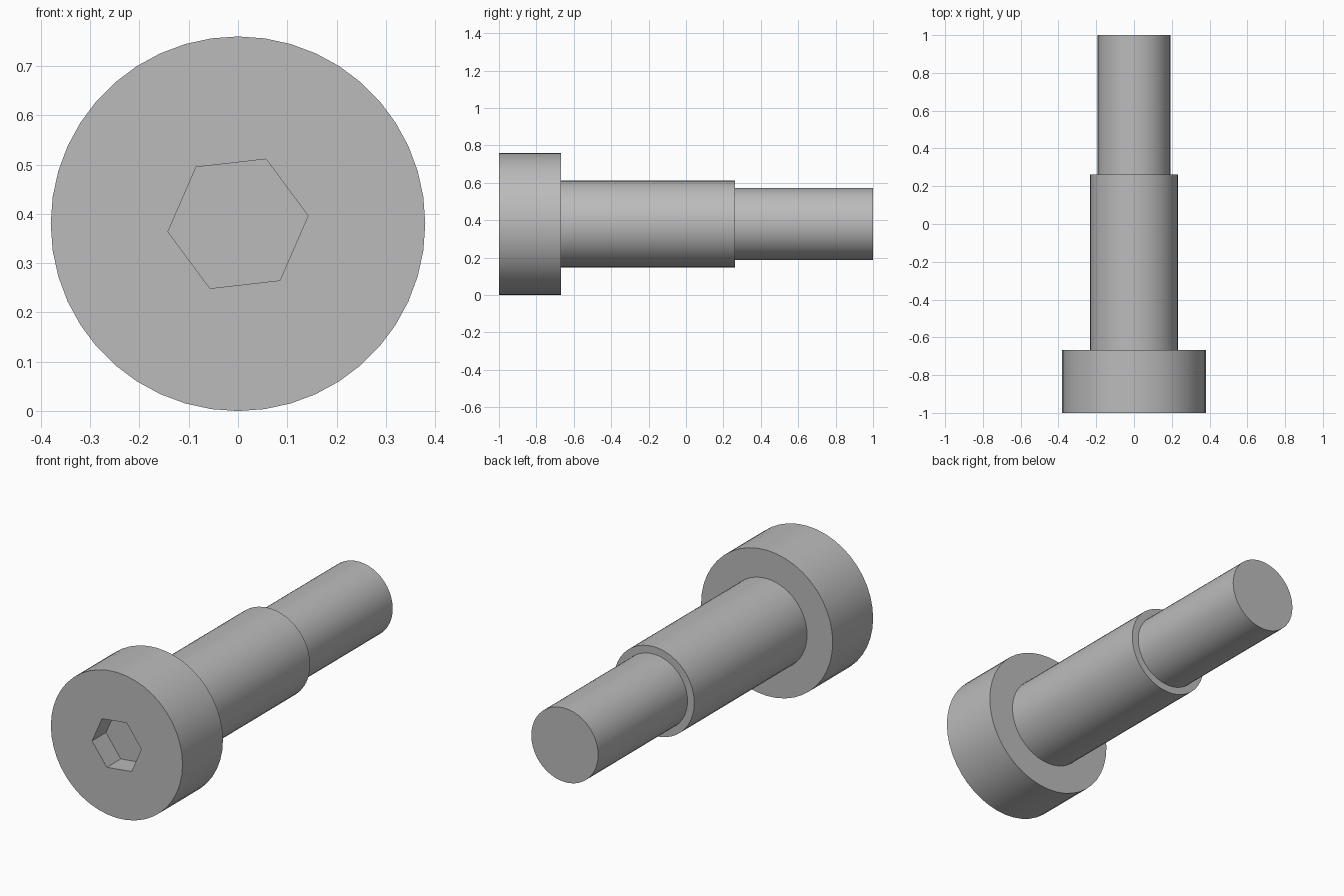
import bpy, bmesh, math

cube = bpy.data.objects.get("Cube")
if cube:
    bpy.data.objects.remove(cube, do_unlink=True)

SEGMENTS = 44
AXIS_Z = 0.38

steel = bpy.data.materials.new("grey steel")
steel.use_nodes = True
colour = (0.5, 0.5, 0.5, 1)
steel.diffuse_color = colour
steel.node_tree.nodes["Principled BSDF"].inputs["Base Color"].default_value = colour

bm = bmesh.new()


def ring(y, radius, sides=SEGMENTS, turn=0.0):
    """Closed loop of vertices around the long axis."""
    angles = [turn + math.tau * i / sides for i in range(sides)]
    return [bm.verts.new((radius * math.cos(a), y, AXIS_Z + radius * math.sin(a)))
            for a in angles]


def join(a, b):
    """Wall of quads between two loops."""
    n = len(a)
    for i in range(n):
        j = (i + 1) % n
        bm.faces.new((a[i], a[j], b[j], b[i]))


def loop_edges(loop):
    return [bm.edges.get((v, loop[i - 1])) for i, v in enumerate(loop)]


# Turned body: head, shoulder and end shank
profile = [(-1, 0.38), (-0.667, 0.38), (-0.667, 0.232),
           (0.263, 0.232), (0.263, 0.193), (1, 0.193)]
rings = [ring(y, r) for y, r in profile]
for a, b in zip(rings, rings[1:]):
    join(a, b)
bm.faces.new(rings[-1])

# Hexagonal drive socket sunk into the head
mouth, floor = (ring(y, 0.143, 6, math.radians(6.5)) for y in (-1, -0.885))
join(mouth, floor)
bm.faces.new(floor)

# Flat front of the head around the socket
bmesh.ops.triangle_fill(bm, use_beauty=True,
                        edges=loop_edges(rings[0]) + loop_edges(mouth))
bmesh.ops.recalc_face_normals(bm, faces=bm.faces)

mesh = bpy.data.meshes.new("shoulder_bolt")
bm.to_mesh(mesh)
bm.free()
mesh.materials.append(steel)
bolt = bpy.data.objects.new("shoulder_bolt", mesh)
bpy.context.collection.objects.link(bolt)

# Smooth round walls, crisp rims
bpy.ops.object.select_all(action='DESELECT')
bolt.select_set(True)
bpy.context.view_layer.objects.active = bolt
bpy.ops.object.shade_smooth_by_angle(angle=math.radians(30))
